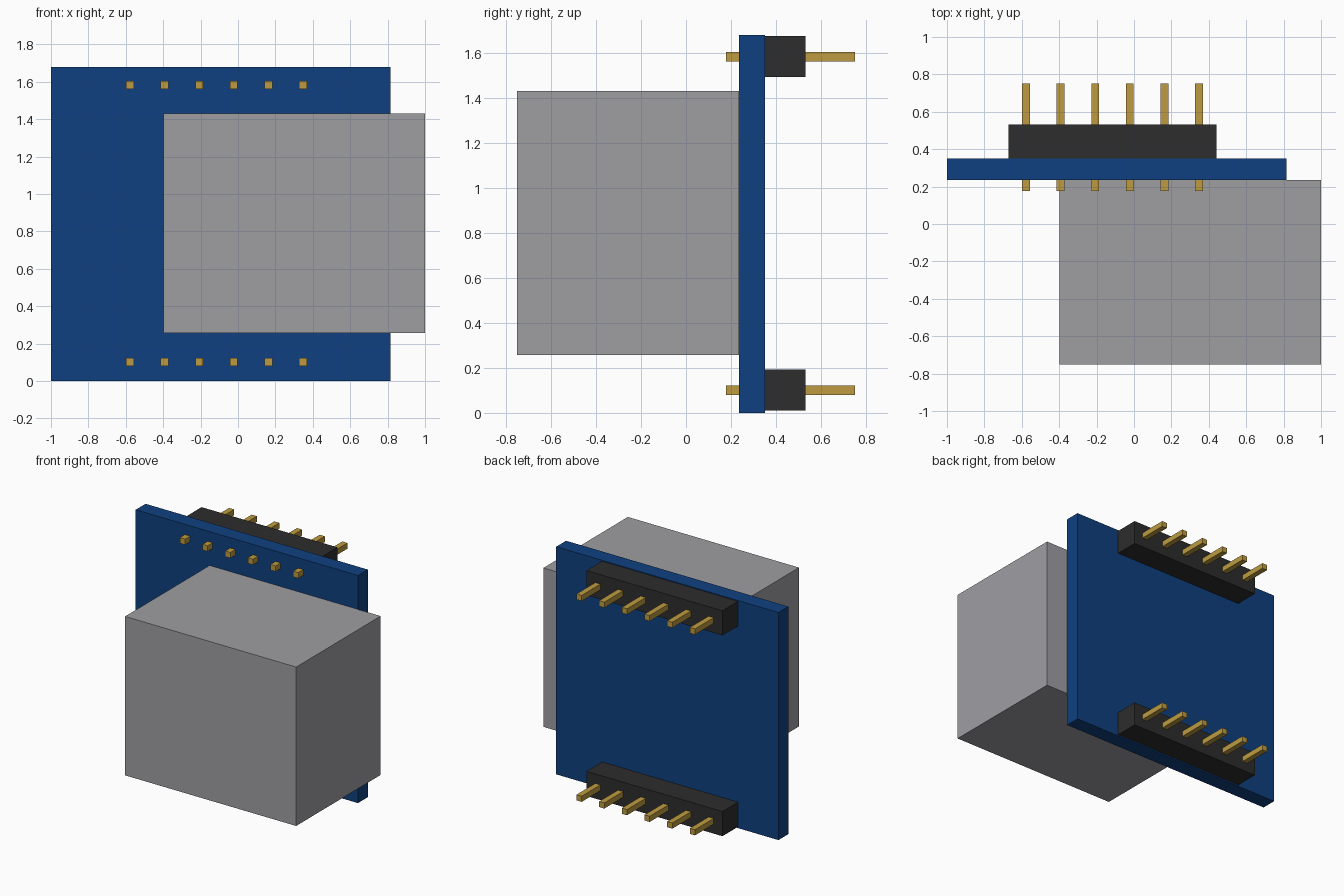
import bpy

cube = bpy.data.objects.get("Cube")
if cube:
    bpy.data.objects.remove(cube, do_unlink=True)


def material(name, rgb):
    mat = bpy.data.materials.new(name)
    mat.use_nodes = True
    colour = (*rgb, 1)
    mat.diffuse_color = colour
    mat.node_tree.nodes["Principled BSDF"].inputs["Base Color"].default_value = colour
    return mat


def box(name, x, y, z, mat):
    """Box from its (low, high) extent along each axis."""
    spans = (x, y, z)
    bpy.ops.mesh.primitive_cube_add(size=1, location=[(a + b) / 2 for a, b in spans])
    obj = bpy.context.object
    obj.name = name
    obj.scale = [b - a for a, b in spans]
    bpy.ops.object.transform_apply(location=False, rotation=False, scale=True)
    obj.data.materials.append(mat)
    return obj


blue = material("board blue", (0.005, 0.051, 0.216))
grey = material("metal grey", (0.345, 0.342, 0.364))
black = material("plastic black", (0.026, 0.026, 0.026))
gold = material("pin gold", (0.51, 0.33, 0.052))

# Circuit board and the socket housing that overhangs its left edge
box("circuit_board", (-1, 0.815), (0.235, 0.35), (0, 1.68), blue)
box("socket_housing", (-0.397, 1), (-0.75, 0.235), (0.257, 1.43), grey)

# Two pin headers on the back, their pins passing through the board
pitch, count, centre_x = 0.185, 6, -0.115
half_pin = 0.021
half_length = pitch * count / 2
for row, z in (("lower", 0.101), ("upper", 1.583)):
    box(f"{row}_header", (centre_x - half_length, centre_x + half_length),
        (0.35, 0.532), (z - 0.091, z + 0.091), black)
    for i in range(count):
        x = centre_x + (i - (count - 1) / 2) * pitch
        box(f"{row}_pin_{i + 1}", (x - half_pin, x + half_pin),
            (0.177, 0.75), (z - half_pin, z + half_pin), gold)
